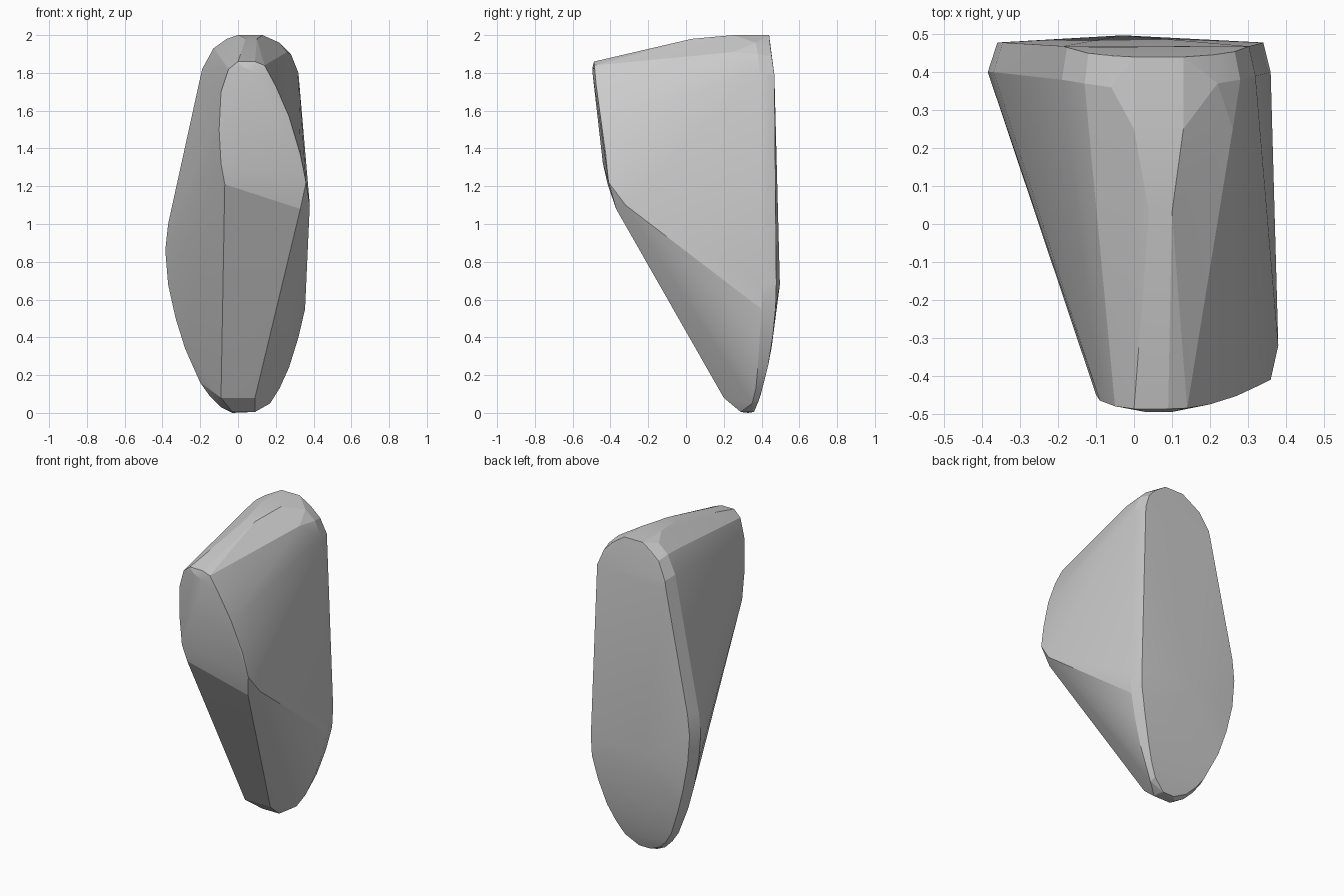
import bpy, bmesh

# Rim outline around the back of the stone: (x, y, z), clockwise from the top
rim = [(0, .36, 2), (.13, .36, 2), (.22, .37, 1.96), (.28, .38, 1.9), (.32, .39, 1.8),
       (.36, .4, .68), (.355, .4, .55), (.32, .39, .4), (.27, .38, .24), (.22, .37, .13),
       (.17, .35, .05), (.09, .33, .005), (-.03, .33, 0), (-.09, .34, .03),
       (-.15, .35, .09), (-.2, .36, .16), (-.28, .38, .34), (-.33, .39, .5),
       (-.37, .4, .68), (-.385, .4, .86), (-.37, .4, 1), (-.2, .38, 1.77),
       (-.19, .38, 1.82), (-.13, .37, 1.93), (-.06, .36, 1.98)]

# Small slanted front facet: (x, y, z)
front = [(0, -.487, 1.86), (.09, -.487, 1.86), (.14, -.485, 1.84), (.2, -.475, 1.73),
         (.27, -.453, 1.57), (.33, -.425, 1.37), (.36, -.41, 1.22), (.38, -.32, 1.1),
         (.33, -.37, 1.08), (-.07, -.415, 1.21), (-.09, -.44, 1.32), (-.1, -.45, 1.5),
         (-.09, -.465, 1.7), (-.05, -.48, 1.82), (.03, -.495, 1.83), (.1, -.495, 1.8)]

# Crown ridge, rounded toe and shallow peak of the back
crown = [(0, .44, 2), (.13, .44, 2), (0, .25, 2), (.13, .25, 2), (.04, .03, 1.98), (.1, .03, 1.98),
         (-.12, .26, 1.92), (.26, .25, 1.91)]
toe = [(-.09, .2, .08), (.09, .2, .08), (-.03, .29, .005), (.09, .29, .005),
       (0, .36, .005), (.08, .36, .005)]
back_peak = [(-.03, .497, .68)]


def back_y(z):
    """Depth of the back plane at a given height."""
    steps = [(0, .36), (.06, .39), (.3, .45), (.68, .487), (1.8, .468), (2, .44)]
    for (z0, y0), (z1, y1) in zip(steps, steps[1:]):
        if z <= z1:
            return y0 + (y1 - y0) * (z - z0) / (z1 - z0)
    return steps[-1][1]


# Back bevel: the rim pulled in slightly and pushed to the back plane
back = [(x * .94 + .002, min(back_y(z), .478), 1 + (z - 1) * .985) for x, y, z in rim]

bm = bmesh.new()
for p in rim + front + crown + toe + back_peak + back:
    bm.verts.new(p)
hull = bmesh.ops.convex_hull(bm, input=bm.verts)
loose = [v for v in bm.verts if not v.link_faces]
bmesh.ops.delete(bm, geom=loose, context='VERTS')
bmesh.ops.recalc_face_normals(bm, faces=bm.faces)

mesh = bpy.data.meshes.new("rock")
bm.to_mesh(mesh)
bm.free()
rock = bpy.data.objects.new("rock", mesh)
bpy.context.collection.objects.link(rock)

# Soft shading over the small facets, crisp main edges
bpy.context.view_layer.objects.active = rock
rock.select_set(True)
bpy.ops.object.shade_smooth_by_angle(angle=0.2)
